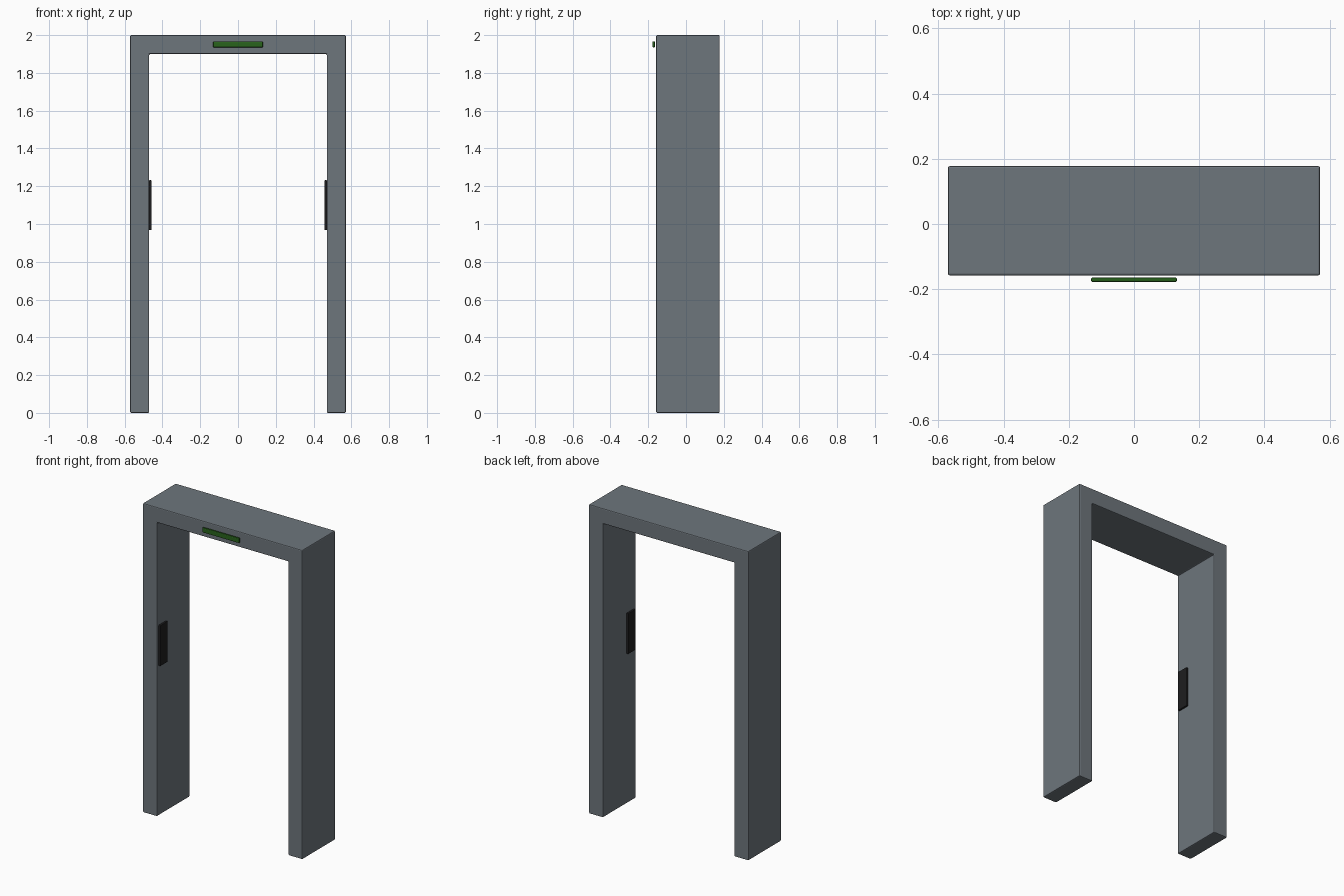
import bpy, bmesh
from mathutils import Vector

if "Cube" in bpy.data.objects:
    bpy.data.objects.remove(bpy.data.objects["Cube"])


def material(name, rgb):
    m = bpy.data.materials.new(name)
    m.diffuse_color = (*rgb, 1)
    m.use_nodes = True
    m.node_tree.nodes["Principled BSDF"].inputs["Base Color"].default_value = m.diffuse_color
    return m


GREY = material("steel grey", (0.155, 0.18, 0.202))
GREEN = material("indicator green", (0.022, 0.125, 0.012))
BLACK = material("panel black", (0.013, 0.013, 0.014))


def finish(name, bm, mat, bevel):
    bmesh.ops.recalc_face_normals(bm, faces=bm.faces)
    me = bpy.data.meshes.new(name)
    bm.to_mesh(me)
    bm.free()
    me.materials.append(mat)
    ob = bpy.data.objects.new(name, me)
    bpy.context.collection.objects.link(ob)
    mod = ob.modifiers.new("edge bevel", 'BEVEL')
    mod.width = bevel
    mod.segments = 2
    mod.limit_method = 'ANGLE'
    return ob


def box(name, lo, hi, mat, bevel):
    lo, hi = Vector(lo), Vector(hi)
    bm = bmesh.new()
    bmesh.ops.create_cube(bm, size=1)
    bmesh.ops.scale(bm, vec=hi - lo, verts=bm.verts)
    bmesh.ops.translate(bm, vec=(lo + hi) / 2, verts=bm.verts)
    return finish(name, bm, mat, bevel)


# Gate frame: one U-shaped profile extruded front to back
Y0, Y1 = -0.158, 0.178
OUT, INN = 0.571, 0.47
half = [(OUT, 2.0), (OUT, 0), (INN, 0), (INN, 1.9)]
profile = half + [(-x, z) for x, z in reversed(half)]
bm = bmesh.new()
face = bm.faces.new([bm.verts.new((x, Y0, z)) for x, z in profile])
ext = bmesh.ops.extrude_face_region(bm, geom=[face], use_keep_orig=True)
bmesh.ops.translate(bm, vec=(0, Y1 - Y0, 0),
                    verts=[v for v in ext["geom"] if isinstance(v, bmesh.types.BMVert)])
finish("gate_frame", bm, GREY, 0.006)

# Indicator bar in front of the lintel
box("indicator_bar", (-0.132, -0.178, 1.935), (0.132, -0.164, 1.967), GREEN, 0.005)

# Sensor panels on the inner leg faces
for side, s in (("left", -1), ("right", 1)):
    xs = sorted((s * 0.457, s * 0.472))
    box(side + "_sensor_panel", (xs[0], -0.14, 0.968), (xs[1], -0.063, 1.232), BLACK, 0.004)
